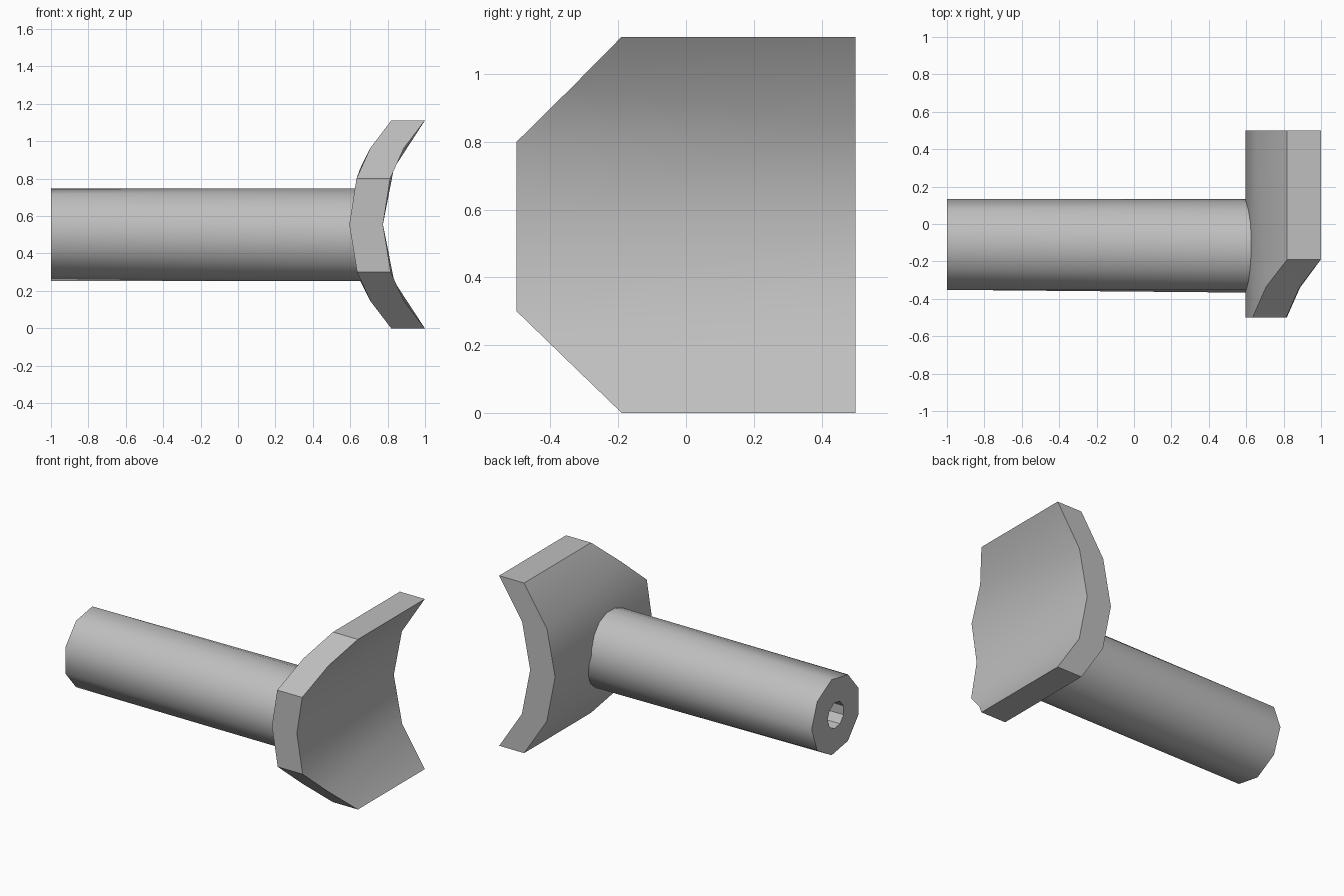
import bpy, bmesh
from math import sqrt, sin, cos, radians

if "Cube" in bpy.data.objects:
    bpy.data.objects.remove(bpy.data.objects["Cube"], do_unlink=True)

COLOUR = (0.52, 0.52, 0.52, 1.0)
grey = bpy.data.materials.new("plain_grey")
grey.use_nodes = True
grey.diffuse_color = COLOUR
grey.node_tree.nodes["Principled BSDF"].inputs["Base Color"].default_value = COLOUR

HEIGHT, RADIUS, THICK = 1.11, 0.8, 0.18
AXIS_Y, AXIS_Z = -0.117, 0.5


def arc_x(z):
    """Convex side of the curved plate at height z."""
    return 0.595 + RADIUS - sqrt(RADIUS ** 2 - (z - HEIGHT / 2) ** 2)


def loft(name, rings, closed):
    """Join equal-length vertex rings; coincident points collapse to triangles."""
    bm = bmesh.new()
    rows = [[bm.verts.new(p) for p in ring] for ring in rings]
    n = len(rows[0])
    pairs = list(zip(rows, rows[1:]))
    if closed:
        pairs.append((rows[-1], rows[0]))
    else:
        bm.faces.new(rows[0])
        bm.faces.new(rows[-1])
    for a, b in pairs:
        for i in range(n):
            j = (i + 1) % n
            bm.faces.new((a[i], a[j], b[j], b[i]))
    bmesh.ops.remove_doubles(bm, verts=bm.verts, dist=0.0005)
    bmesh.ops.recalc_face_normals(bm, faces=bm.faces)
    mesh = bpy.data.meshes.new(name)
    bm.to_mesh(mesh)
    bm.free()
    mesh.materials.append(grey)
    obj = bpy.data.objects.new(name, mesh)
    bpy.context.collection.objects.link(obj)
    bpy.ops.object.select_all(action="DESELECT")
    obj.select_set(True)
    bpy.context.view_layer.objects.active = obj
    bpy.ops.object.shade_smooth_by_angle(angle=radians(30))
    return obj


# Curved plate: each row is (front y, front z, back z), with cut front corners
rows = [(-0.19, 0, 0), (-0.34, 0.145, 0.25), (-0.5, 0.3, 0.25),
        (-0.5, 0.555, 0.555),
        (-0.5, 0.8, 0.855), (-0.335, 0.963, 0.855), (-0.19, HEIGHT, HEIGHT)]
loft("curved_plate", [
    [(arc_x(fz), fy, fz), (arc_x(fz) + THICK, fy, fz),
     (arc_x(bz) + THICK, 0.5, bz), (arc_x(bz), 0.5, bz)]
    for fy, fz, bz in rows], closed=False)

# Hollow handle: nine-sided free end with a bore, rounder where it meets the plate
profiles = []
for k in range(18):
    fine, coarse = radians(20 * k), radians(40 * (k // 2))
    z = AXIS_Z + 0.25 * sin(fine)

    def point(x, r, a):
        return (x, AXIS_Y + r * cos(a), AXIS_Z + r * sin(a))

    profiles.append([point(arc_x(z) + 0.02, 0.25, fine),
                     point(-1, 0.25, coarse),
                     point(-1, 0.085, coarse),
                     point(0.62, 0.085, coarse)])
loft("handle", profiles, closed=True)
